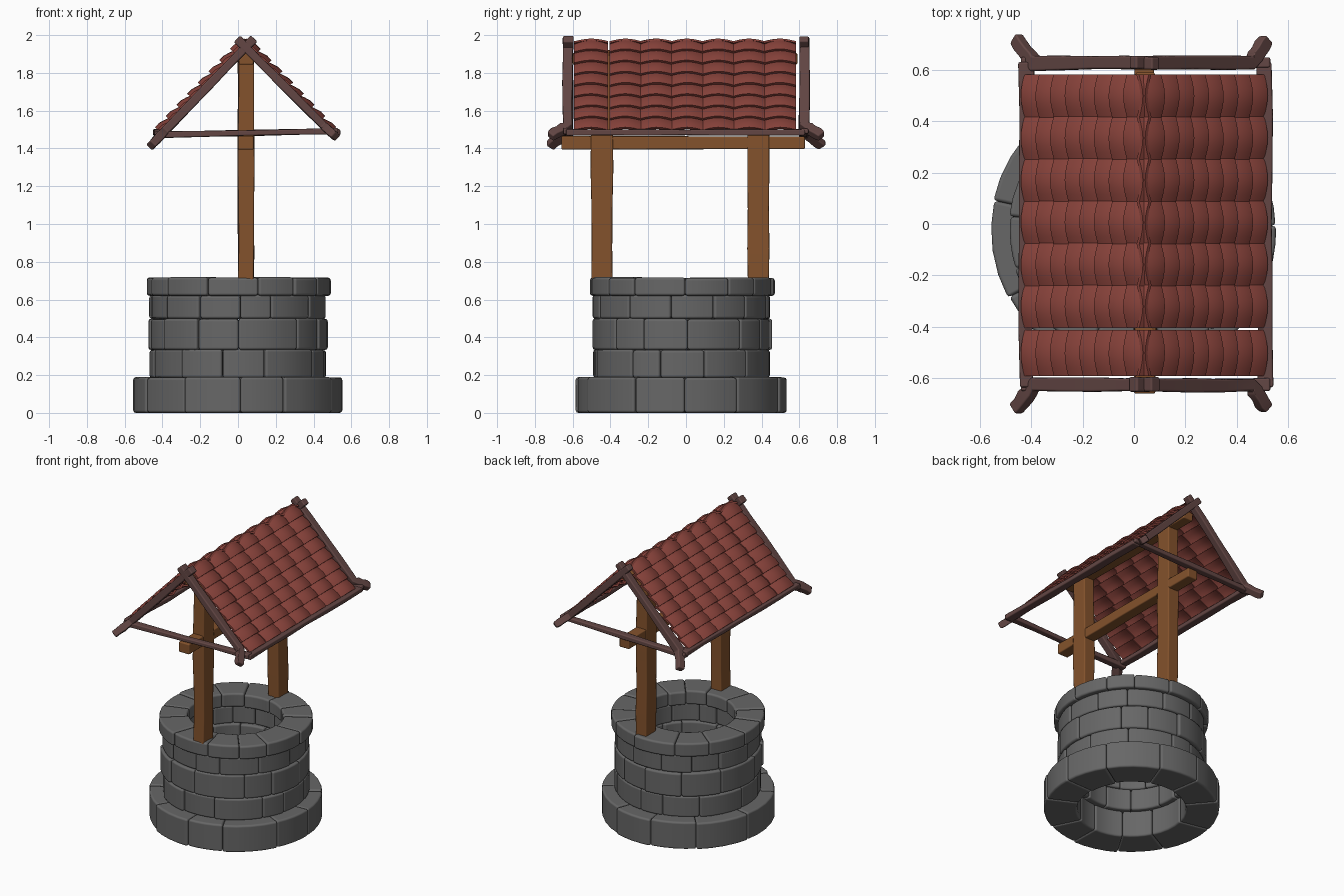
import bpy, bmesh, math, random
from mathutils import Vector

random.seed(4)
if "Cube" in bpy.data.objects:
    bpy.data.objects.remove(bpy.data.objects["Cube"])


def material(name, rgb):
    m = bpy.data.materials.new(name)
    m.use_nodes = True
    m.diffuse_color = (*rgb, 1)
    node = next(n for n in m.node_tree.nodes if n.type == 'BSDF_PRINCIPLED')
    node.inputs["Base Color"].default_value = (*rgb, 1)
    node.inputs["Roughness"].default_value = 0.8
    return m


STONE = material("grey stone", (0.135, 0.135, 0.135))
WOOD = material("brown wood", (0.23, 0.085, 0.025))
TRIM = material("dark trim wood", (0.125, 0.062, 0.058))
TILE = material("red roof tile", (0.25, 0.056, 0.044))


def loft(bm, rings):
    """Skin a list of equal closed sections and cap both ends."""
    rows = [[bm.verts.new(p) for p in ring] for ring in rings]
    n = len(rows[0])
    for a, b in zip(rows, rows[1:]):
        for i in range(n):
            j = (i + 1) % n
            bm.faces.new((a[i], a[j], b[j], b[i]))
    bm.faces.new(rows[0])
    bm.faces.new(rows[-1])


def finish(bm, name, mat, bevel=0.0, segments=2):
    bmesh.ops.recalc_face_normals(bm, faces=bm.faces)
    me = bpy.data.meshes.new(name)
    bm.to_mesh(me)
    bm.free()
    me.materials.append(mat)
    ob = bpy.data.objects.new(name, me)
    bpy.context.collection.objects.link(ob)
    if bevel:
        for p in me.polygons:
            p.use_smooth = True
        mod = ob.modifiers.new("Bevel", 'BEVEL')
        mod.width = bevel
        mod.segments = segments
        mod.limit_method = 'ANGLE'
        mod.angle_limit = math.radians(40)
        mod.harden_normals = True
    else:
        bpy.ops.object.select_all(action='DESELECT')
        ob.select_set(True)
        bpy.context.view_layer.objects.active = ob
        bpy.ops.object.shade_smooth_by_angle(angle=math.radians(40))
    return ob


# Ring of irregular stones
def stone_ring(name, z0, z1, r_in, r_out, count, turn):
    bm = bmesh.new()
    cuts = [(i + random.uniform(-0.22, 0.22)) / count * math.tau + turn
            for i in range(count)]
    cuts.append(cuts[0] + math.tau)
    for a0, a1 in zip(cuts, cuts[1:]):
        ro = r_out + random.uniform(-0.008, 0.006)
        ri = r_in + random.uniform(-0.008, 0.008)
        top = z1 + random.uniform(-0.004, 0.002)
        rings = []
        for k in range(5):
            a = a0 + (a1 - a0) * k / 4
            c, s = math.cos(a), math.sin(a)
            rings.append([(r * c, r * s - 0.025, z) for r, z in
                          ((ri, z0), (ro, z0), (ro, top), (ri, top))])
        loft(bm, rings)
    finish(bm, name, STONE, 0.014)


stone_ring("base_stones", 0.0, 0.19, 0.34, 0.555, 11, 0.1)
stone_ring("lower_wall_stones", 0.185, 0.335, 0.315, 0.472, 12, 0.35)
stone_ring("middle_wall_stones", 0.333, 0.5, 0.31, 0.476, 12, 0.1)
stone_ring("upper_wall_stones", 0.498, 0.625, 0.315, 0.466, 13, 0.3)
stone_ring("rim_stones", 0.62, 0.717, 0.30, 0.49, 13, 0.05)


# Rough-hewn timber swept along a path
def timber(name, path, ref, w, h, mat, steps=4, wobble=0.003):
    pts = [Vector(p) for p in path]
    ref = Vector(ref)
    dense = [p.lerp(q, k / steps) for p, q in zip(pts, pts[1:])
             for k in range(steps)] + [pts[-1]]
    bm = bmesh.new()
    rings = []
    for i, p in enumerate(dense):
        t = (dense[min(i + 1, len(dense) - 1)] - dense[max(i - 1, 0)]).normalized()
        a = (ref - t * ref.dot(t)).normalized()
        b = t.cross(a)
        f = 1 + random.uniform(-wobble, wobble) / w * 2
        shift = a * random.uniform(-wobble, wobble)
        rings.append([p + shift + a * (w / 2 * f * u) + b * (h / 2 * f * v)
                      for u, v in ((-1, -1), (1, -1), (1, 1), (-1, 1))])
    loft(bm, rings)
    return finish(bm, name, mat, 0.008)


# Posts, cross beam and ridge beam
CX = 0.042
for label, y in (("front", -0.445), ("back", 0.383)):
    timber(label + "_post", [(CX, y, 0.66), (CX, y, 1.92)], (1, 0, 0),
           0.084, 0.113, WOOD, 6)
timber("cross_beam", [(CX, -0.66, 1.43), (CX, 0.63, 1.43)], (1, 0, 0),
       0.08, 0.07, WOOD, 6, 0.002)
timber("ridge_beam", [(CX, -0.6, 1.875), (CX, 0.59, 1.875)], (1, 0, 0),
       0.075, 0.06, WOOD, 4, 0.002)

# Gable trim: crossing rafters with flared feet, and a tie at each end
for label, s in (("front", -1), ("back", 1)):
    y = 0.626 * s
    timber(label + "_right_rafter",
           [(0.085, y, 1.982), (-0.385, y, 1.495), (-0.46, 0.72 * s, 1.415)],
           (0, 1, 0), 0.054, 0.046, TRIM)
    timber(label + "_left_rafter",
           [(-0.005, y, 1.98), (0.455, y, 1.52), (0.515, 0.72 * s, 1.465)],
           (0, 1, 0), 0.052, 0.044, TRIM)
    timber(label + "_tie", [(-0.44, y, 1.472), (0.53, y, 1.492)],
           (0, 1, 0), 0.046, 0.032, TRIM)
for label, x, z in (("right", -0.42, 1.485), ("left", 0.508, 1.485)):
    timber(label + "_eave_rail", [(x, -0.635, z), (x, 0.63, z)],
           (1, 0, 0), 0.058, 0.032, TRIM, 6)

# Overlapping barrel tiles on each slope
ROWS, COLS, ACROSS = 8, 7, 6


def roof_slope(name, top, eave):
    top, eave = Vector(top), Vector(eave)
    down = (eave - top) / ROWS
    normal = Vector((-down.z, 0, down.x)).normalized()
    if normal.z < 0:
        normal = -normal
    bm = bmesh.new()
    for c in range(COLS):
        y0 = -0.405 + 0.164 * (c - 1)
        y1 = y0 + 0.167
        if c == 0:
            y0, y1 = -0.592, -0.412
        for r in range(ROWS):
            tilt = random.uniform(-0.003, 0.003)
            rings = []
            for t in (-0.2, 0.2, 0.6, 1.0):
                lift = 0.02 * t + 0.008 * math.sin(math.pi * max(t, 0)) - 0.012
                upper, lower = [], []
                for k in range(ACROSS + 1):
                    u = k / ACROSS
                    crown = 0.02 * math.sin(math.pi * u)
                    p = top + down * (r + t) + normal * (lift + crown + tilt * (u - 0.5))
                    p.y = y0 + (y1 - y0) * u
                    upper.append(p)
                    lower.append(p - normal * 0.014)
                rings.append(upper + lower[::-1])
            loft(bm, rings)
    finish(bm, name, TILE)


roof_slope("right_roof_tiles", (0.035, 0, 1.967), (-0.42, 0, 1.493))
roof_slope("left_roof_tiles", (0.043, 0, 1.967), (0.5, 0, 1.493))
